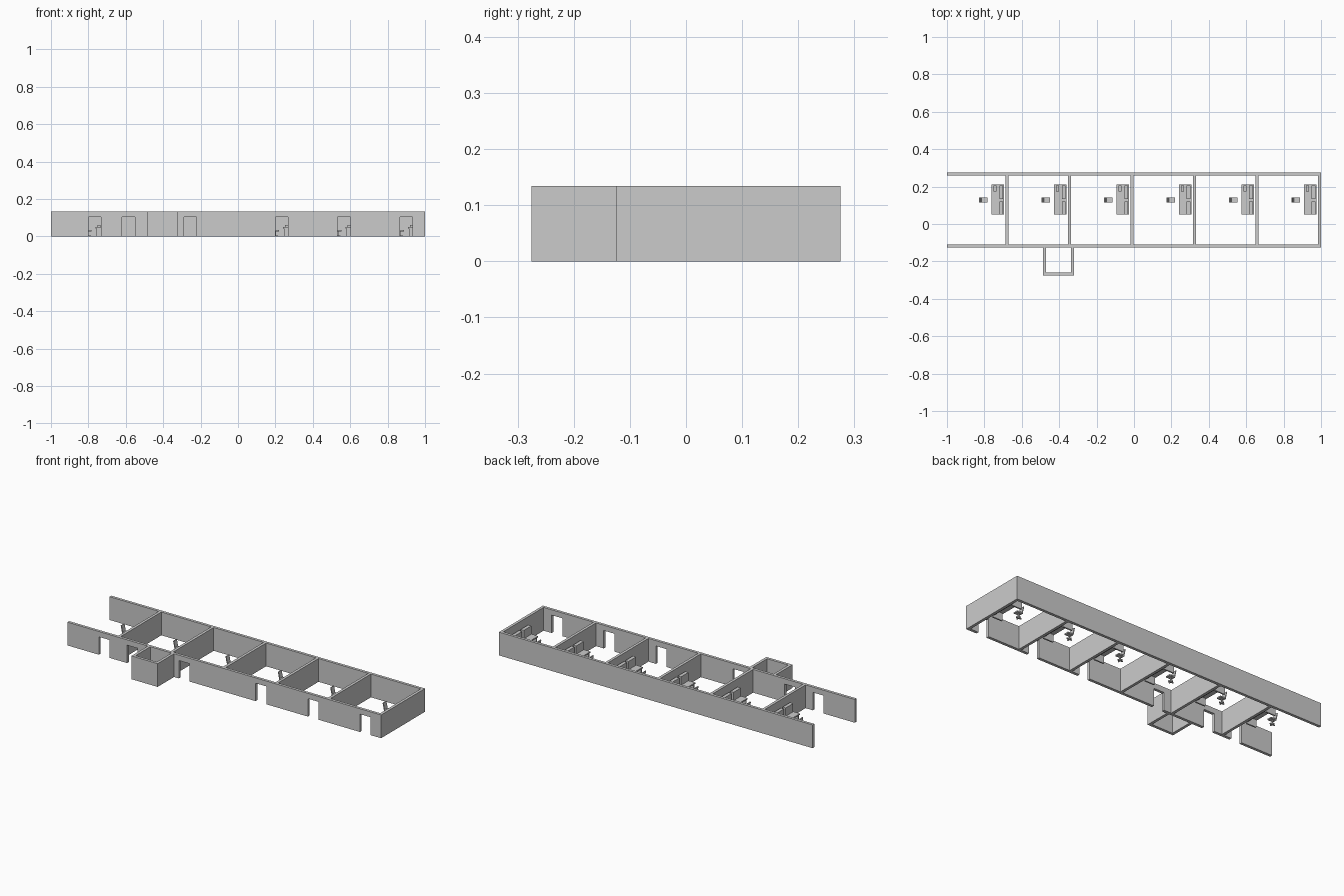
import bpy, bmesh
from math import radians
from mathutils import Matrix, Vector

cube = bpy.data.objects.get("Cube")
if cube:
    bpy.data.objects.remove(cube, do_unlink=True)

H = 0.134          # wall height
T = 0.016          # wall thickness
DOOR_H = 0.103
PITCH = 0.334      # room spacing
BACK, FRONT = 0.275, -0.125


def finish(bm, name):
    bmesh.ops.recalc_face_normals(bm, faces=bm.faces)
    mesh = bpy.data.meshes.new(name)
    bm.to_mesh(mesh)
    bm.free()
    obj = bpy.data.objects.new(name, mesh)
    bpy.context.collection.objects.link(obj)
    return obj


def add_box(bm, x, y, z, tilt=0):
    """Box from three (min, max) ranges, optionally tilted about y."""
    lo, hi = Vector((x[0], y[0], z[0])), Vector((x[1], y[1], z[1]))
    matrix = (Matrix.Translation((lo + hi) / 2) @ Matrix.Rotation(tilt, 4, 'Y')
              @ Matrix.Diagonal((*(hi - lo), 1)))
    bmesh.ops.create_cube(bm, size=1, matrix=matrix)


def boxes(name, *parts):
    bm = bmesh.new()
    for part in parts:
        add_box(bm, *part)
    return finish(bm, name)


# Front wall: one outline with doorway notches, extruded through its thickness
outline = [(-1, H), (-1, 0)]
for left in (-0.80, -0.62, -0.29, 0.20, 0.533, 0.865):
    right = left + 0.068
    outline += [(left, 0), (left, DOOR_H), (right, DOOR_H), (right, 0)]
outline += [(1, 0), (1, H)]
bm = bmesh.new()
face = bm.faces.new([bm.verts.new((x, FRONT, z)) for x, z in outline])
ext = bmesh.ops.extrude_face_region(bm, geom=[face])
bmesh.ops.translate(bm, vec=(0, T, 0),
                    verts=[v for v in ext["geom"] if isinstance(v, bmesh.types.BMVert)])
finish(bm, "front_wall")

# Back wall and the dividers; the last one closes the left end
boxes("back_wall", ((-1, 1), (BACK - T, BACK), (0, H)))
for i in range(6):
    x = -0.678 + i * PITCH
    name = "left_end_wall" if i == 5 else f"divider_wall_{i + 1}"
    boxes(name, (((x - T / 2), x + T / 2), (FRONT + T, BACK - T), (0, H)))

# Projecting annex on the front
L, R, Y = -0.487, -0.32, -0.275
boxes("annex_walls",
      ((L, R), (Y, Y + T), (0, H)),
      ((L, L + T), (Y + T, FRONT), (0, H)),
      ((R - T, R), (Y + T, FRONT), (0, H)))


def make_desk(dx, tag):
    x0, x1 = -0.762 + dx, -0.694 + dx
    y0, y1 = 0.05, 0.21
    boxes(f"desk_{tag}",
          ((x0, x1), (y0, y1), (0.043, 0.05)),
          ((x0 + 0.006, x1), (y0, y0 + 0.008), (0, 0.043)),
          ((x0 + 0.006, x1), (y1 - 0.008, y1), (0, 0.043)),
          ((x1 - 0.008, x1), (y0 + 0.008, y1 - 0.008), (0.012, 0.043)))
    # Pair of upright units along the rear edge
    boxes(f"desk_units_{tag}",
          ((x1 - 0.026, x1 - 0.006), (0.052, 0.12), (0.05, 0.098)),
          ((x1 - 0.026, x1 - 0.006), (0.135, 0.205), (0.05, 0.098)))
    boxes(f"desk_box_{tag}",
          ((x0 + 0.012, x0 + 0.027), (0.175, 0.205), (0.05, 0.061)))


def make_chair(dx, tag):
    x, y = -0.803 + dx, 0.128
    boxes(f"chair_{tag}",
          ((x - 0.016, x + 0.02), (y - 0.014, y + 0.014), (0.027, 0.034)),
          ((x - 0.021, x - 0.016), (y - 0.014, y + 0.014), (0.033, 0.071), radians(-12)),
          ((x - 0.003, x + 0.003), (y - 0.003, y + 0.003), (0.006, 0.027)),
          ((x - 0.016, x + 0.016), (y - 0.003, y + 0.003), (0, 0.006)),
          ((x - 0.003, x + 0.003), (y - 0.014, y + 0.014), (0, 0.006)))


# One desk and chair in each room
for i in range(6):
    make_desk(i * PITCH, i + 1)
    make_chair(i * PITCH, i + 1)
